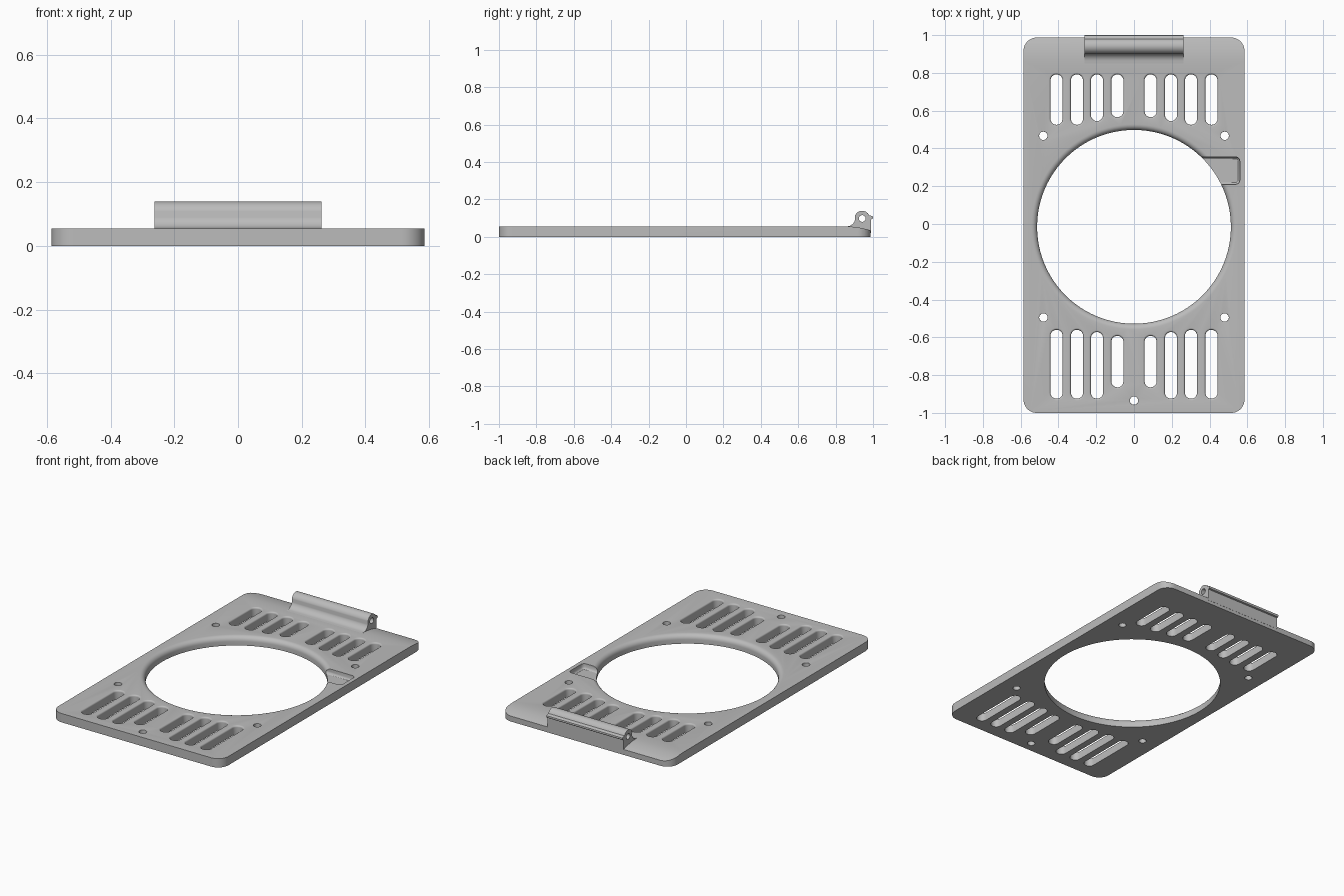
import bpy, bmesh
from math import sin, cos, pi, radians, hypot
from mathutils import Vector

if "Cube" in bpy.data.objects:
    bpy.data.objects.remove(bpy.data.objects["Cube"])

THICK = 0.055
BACK = 0.987

grey = bpy.data.materials.new("matte grey")
grey.use_nodes = True
grey.diffuse_color = (0.5, 0.5, 0.5, 1)
grey.node_tree.nodes["Principled BSDF"].inputs["Base Color"].default_value = (0.5, 0.5, 0.5, 1)


def rounded_box(x0, x1, y0, y1, r, n=10):
    """Counter-clockwise rounded rectangle; also serves for slots and circles."""
    pts = []
    corners = ((x1 - r, y1 - r), (x0 + r, y1 - r), (x0 + r, y0 + r), (x1 - r, y0 + r))
    for k, (cx, cy) in enumerate(corners):
        for i in range(n + 1):
            a = (k + i / n) * pi / 2
            p = Vector((cx + r * cos(a), cy + r * sin(a)))
            if not pts or (p - pts[-1]).length > 1e-5:
                pts.append(p)
    if (pts[0] - pts[-1]).length < 1e-5:
        pts.pop()
    return pts


def loft(bm, rings):
    """Closed solid through rings of equal point count."""
    loops = [[bm.verts.new(p) for p in ring] for ring in rings]
    n = len(loops[0])
    for a, b in zip(loops, loops[1:]):
        for i in range(n):
            j = (i + 1) % n
            bm.faces.new((a[i], a[j], b[j], b[i]))
    bm.faces.new(loops[0][::-1])
    bm.faces.new(loops[-1])


def finish(name, bm):
    bmesh.ops.recalc_face_normals(bm, faces=bm.faces)
    me = bpy.data.meshes.new(name)
    bm.to_mesh(me)
    bm.free()
    me.materials.append(grey)
    ob = bpy.data.objects.new(name, me)
    bpy.context.collection.objects.link(ob)
    return ob


def solid(name, rings):
    bm = bmesh.new()
    loft(bm, rings)
    return finish(name, bm)


def prism_x(name, profile, x0, x1):
    return solid(name, [[(x, y, z) for y, z in profile] for x in (x0, x1)])


def cut(target, cutter):
    mod = target.modifiers.new("cut", "BOOLEAN")
    mod.operation, mod.solver, mod.object = "DIFFERENCE", "EXACT", cutter
    dg = bpy.context.evaluated_depsgraph_get()
    me = bpy.data.meshes.new_from_object(target.evaluated_get(dg))
    target.modifiers.clear()
    target.data = me
    bpy.data.objects.remove(cutter)


def smooth(ob):
    ob.data.shade_smooth()
    ob.data.set_sharp_from_angle(angle=radians(32))


def add_hole(bm, x0, x1, y0, y1, r, fillet, n=10):
    """Through hole whose top rim is rounded outward."""
    layers = [(-0.05, 0), (THICK - fillet, 0)]
    for i in range(1, 7):
        a = i / 6 * pi / 2
        layers.append((THICK - fillet + fillet * sin(a), fillet * (1 - cos(a))))
    layers.append((THICK + 0.05, fillet))
    loft(bm, [[(p.x, p.y, z) for p in rounded_box(x0 - o, x1 + o, y0 - o, y1 + o, r + o, n)]
              for z, o in layers])


# Base plate with rounded corners
outline = rounded_box(-0.585, 0.585, -1, BACK, 0.07)
plate = solid("base_plate", [[(p.x, p.y, z) for p in outline] for z in (0, THICK)])

# Rear edge of the plate curves downward
slope = [(0.86 + 0.13 * t / 8, THICK - 0.022 * (t / 8) ** 2) for t in range(9)]
cut(plate, prism_x("rear_cutter", [(0.86, 0.2)] + slope + [(1.1, 0.033), (1.1, 0.2)], -1, 1))

# Thumb recess beside the opening
recess = bmesh.new()
loft(recess, [[(p.x, p.y, z) for p in rounded_box(0.2 - o, 0.55 + o, 0.22 - o, 0.345 + o, 0.012 + o, 4)]
              for z, o in ((0.022, 0), (0.026, 0.006), (0.034, 0.01), (0.1, 0.01))])
cut(plate, finish("recess_cutter", recess))

# Large opening, ventilation slots and screw holes
holes = bmesh.new()
R, CY = 0.513, -0.015
add_hole(holes, -R, R, CY - R, CY + R, R, 0.03, 24)
slots = ((0.41, 0.525, -0.925), (0.302, 0.525, -0.925), (0.196, 0.545, -0.925), (0.088, 0.565, -0.865))
fronts = (-0.56, -0.56, -0.572, -0.592)
for (x, back_start, front_start), front_end in zip(slots, fronts):
    for cx in (-x, x):
        for y0, y1 in ((back_start, 0.792), (front_start, front_end)):
            add_hole(holes, cx - 0.032, cx + 0.032, y0, y1, 0.032, 0.01, 6)
for x, y in ((-0.48, 0.467), (0.48, 0.467), (-0.48, -0.495), (0.48, -0.495), (0, -0.935)):
    add_hole(holes, x - 0.022, x + 0.022, y - 0.022, y + 0.022, 0.022, 0.001, 6)
cut(plate, finish("hole_cutter", holes))
smooth(plate)

# Hinge barrel: concave front flare, round top, small rear lip
HY, HZ, HR = 0.942, 0.098, 0.041
profile = [(0.85, 0.03), (0.85, THICK)]
profile += [(0.86 + 0.045 * sin(a), 0.101 - 0.045 * cos(a)) for a in
            (i / 8 * radians(75) for i in range(9))]
profile += [(HY + HR * cos(a), HZ + HR * sin(a)) for a in
            (radians(165 - i * 10) for i in range(15))]
profile += [(0.992, 0.112), (0.999, 0.109), (1.0, 0.102), (0.997, 0.096), (0.988, 0.093), (0.988, 0.02), (0.9, 0.02)]
hinge = prism_x("hinge_barrel", profile, -0.262, 0.262)
pin = [(HY + 0.018 * cos(i * pi / 12), HZ + 0.018 * sin(i * pi / 12)) for i in range(24)]
cut(hinge, prism_x("pin_cutter", pin, -0.4, 0.4))
smooth(hinge)
